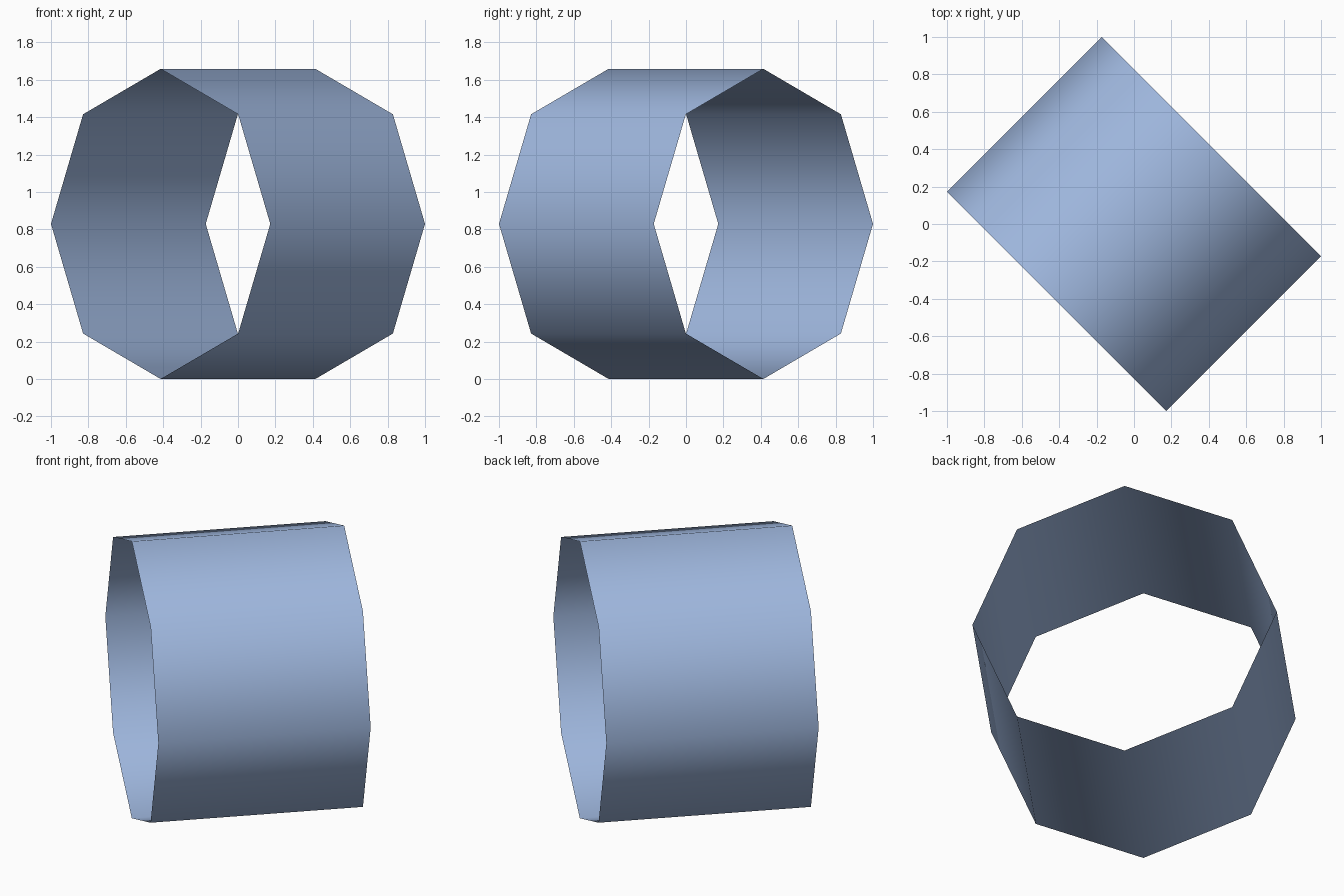
import bpy
import bmesh
from math import radians
from mathutils import Matrix

cube = bpy.data.objects.get("Cube")
if cube:
    bpy.data.objects.remove(cube, do_unlink=True)

RADIUS = 0.829
LENGTH = 1.17

# Pale blue surface
blue = bpy.data.materials.new("pale_blue")
blue.use_nodes = True
colour = (0.35, 0.48, 0.74, 1)
blue.diffuse_color = colour
blue.node_tree.nodes["Principled BSDF"].inputs["Base Color"].default_value = colour

# Open eight-sided tube, laid down and turned diagonally
bm = bmesh.new()
bmesh.ops.create_cone(bm, cap_ends=False, segments=8,
                      radius1=RADIUS, radius2=RADIUS, depth=LENGTH)
turn = Matrix.Rotation(radians(45), 4, "Z") @ Matrix.Rotation(radians(90), 4, "Y")
bm.transform(Matrix.Translation((0, 0, RADIUS)) @ turn)
bmesh.ops.recalc_face_normals(bm, faces=bm.faces)
# Normals must point away from the tube axis
face = bm.faces[:][0]
if face.normal.dot(face.calc_center_median() - Matrix.Translation((0, 0, RADIUS)).translation) < 0:
    bmesh.ops.reverse_faces(bm, faces=bm.faces)
for face in bm.faces:
    face.smooth = True

mesh = bpy.data.meshes.new("open_tube")
bm.to_mesh(mesh)
bm.free()
mesh.materials.append(blue)
tube = bpy.data.objects.new("open_tube", mesh)
bpy.context.collection.objects.link(tube)
